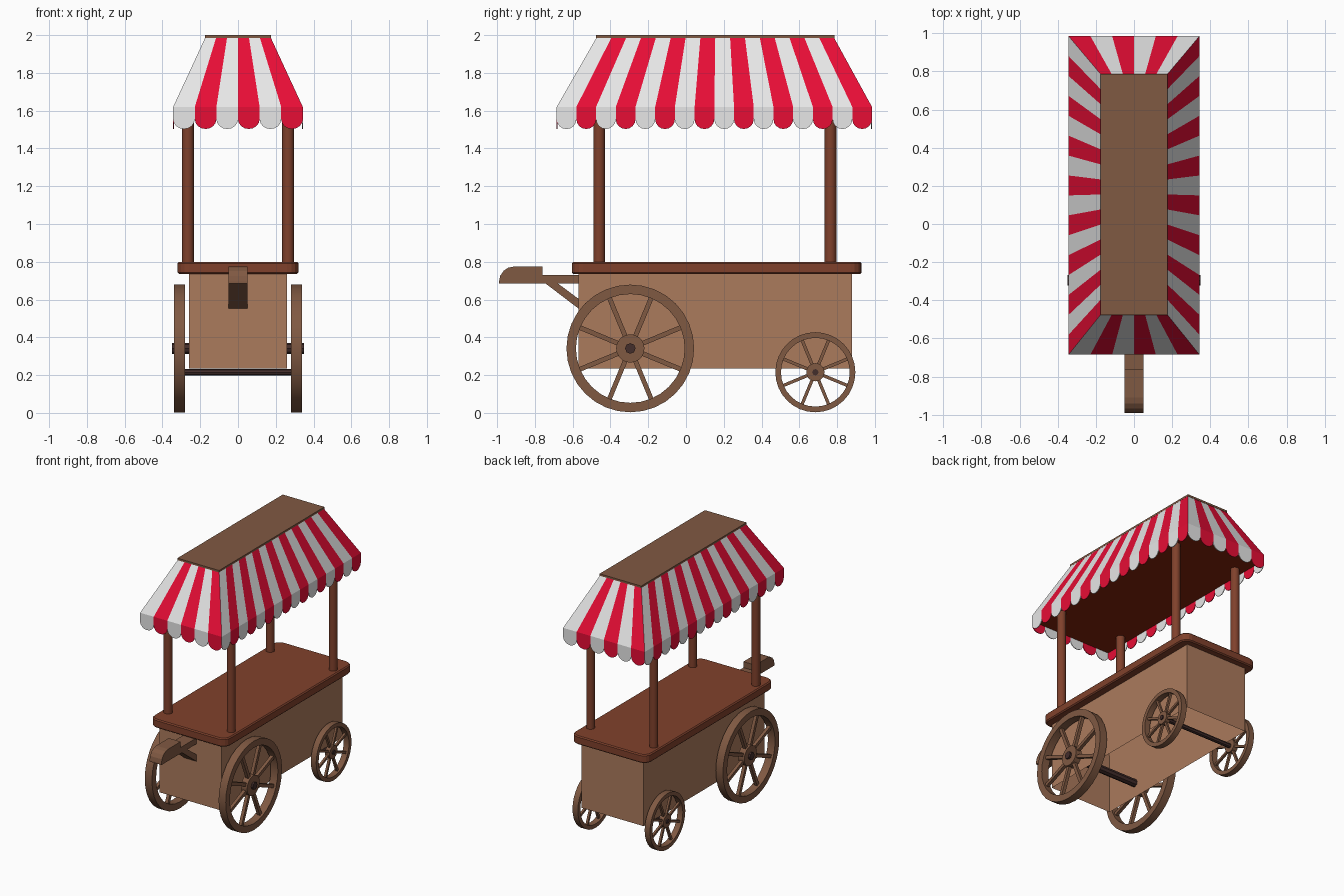
import bpy, bmesh
from math import pi, cos, sin
from mathutils import Matrix, Vector

cube = bpy.data.objects.get("Cube")
if cube:
    bpy.data.objects.remove(cube, do_unlink=True)


def material(name, rgb):
    m = bpy.data.materials.new(name)
    m.use_nodes = True
    m.diffuse_color = (*rgb, 1)
    m.node_tree.nodes["Principled BSDF"].inputs["Base Color"].default_value = (*rgb, 1)
    return m


light_wood = material("light wood", (.41, .196, .108))
mid_wood = material("mid wood", (.216, .1, .055))
red_wood = material("red wood", (.216, .053, .025))
axle_dark = material("dark axle", (.055, .026, .024))
lining_red = material("ceiling red brown", (.23, .016, .003))
cloth_white = material("white cloth", (.8, .8, .8))
cloth_red = material("red cloth", (.8, .004, .036))


def finish(name, bm, mats, smooth=False):
    bmesh.ops.recalc_face_normals(bm, faces=bm.faces)
    mesh = bpy.data.meshes.new(name)
    bm.to_mesh(mesh)
    bm.free()
    for m in mats:
        mesh.materials.append(m)
    ob = bpy.data.objects.new(name, mesh)
    bpy.context.collection.objects.link(ob)
    if smooth:
        bpy.ops.object.select_all(action='DESELECT')
        ob.select_set(True)
        bpy.context.view_layer.objects.active = ob
        bpy.ops.object.shade_smooth_by_angle(angle=pi / 5)
    return ob


def add_box(bm, lo, hi, turn=Matrix()):
    lo, hi = Vector(lo), Vector(hi)
    mat = turn @ Matrix.Translation((lo + hi) / 2) @ Matrix.Diagonal((*(hi - lo), 1))
    return bmesh.ops.create_cube(bm, size=1, matrix=mat)["verts"]


def add_rod(bm, center, radius, length, axis, sides=16):
    turn = Matrix.Rotation(pi / 2, 4, 'Y') if axis == 'X' else Matrix()
    bmesh.ops.create_cone(bm, cap_ends=True, segments=sides, radius1=radius, radius2=radius,
                          depth=length, matrix=Matrix.Translation(center) @ turn)


# Cart body: box hollowed from below
bm = bmesh.new()
add_box(bm, (-.26, -.57, .235), (.26, .88, .74))
bottom = min(bm.faces, key=lambda f: f.calc_center_median().z)
bmesh.ops.inset_region(bm, faces=[bottom], thickness=.04)
bmesh.ops.translate(bm, verts=bottom.verts, vec=(0, 0, .48))
finish("cart_body", bm, [light_wood])

# Counter top with rounded corners
bm = bmesh.new()
add_box(bm, (-.32, -.605, .735), (.32, .93, .8))
upright = [e for e in bm.edges if abs(e.verts[0].co.z - e.verts[1].co.z) > .01]
bmesh.ops.bevel(bm, geom=upright, offset=.06, segments=4, profile=.5, affect='EDGES')
rims = [e for e in bm.edges if any(len(f.verts) > 4 for f in e.link_faces)]
bmesh.ops.bevel(bm, geom=rims, offset=.008, segments=1, affect='EDGES')
finish("counter_top", bm, [red_wood])

# Canopy posts
for side, x in (("right", -.265), ("left", .265)):
    for end, y in (("front", -.46), ("back", .765)):
        bm = bmesh.new()
        add_rod(bm, (x, y, 1.19), .031, .8, 'Z')
        finish(f"{end}_{side}_post", bm, [red_wood], True)


# Spoked wheel, centred on its own axle line
def wheel(name, x, y, radius, rim, thick, hub, spoke):
    bm = bmesh.new()
    n, h = 32, thick / 2
    profile = [(radius, -h), (radius, h), (radius - rim, h), (radius - rim, -h)]
    rings = [[bm.verts.new((px, r * cos(2 * pi * i / n), r * sin(2 * pi * i / n)))
              for r, px in profile] for i in range(n)]
    for i, ring in enumerate(rings):
        after = rings[(i + 1) % n]
        for j in range(4):
            k = (j + 1) % 4
            bm.faces.new((ring[j], ring[k], after[k], after[j]))
    for i in range(8):
        turn = Matrix.Rotation((i + .5) * pi / 4, 4, 'X')
        add_box(bm, (-spoke / 2, -spoke / 2, hub * .8), (spoke / 2, spoke / 2, radius - rim + .005), turn)
    add_rod(bm, (0, 0, 0), hub, thick * .85, 'X', 20)
    bmesh.ops.translate(bm, verts=bm.verts, vec=(x, y, radius + .003))
    finish(name, bm, [mid_wood], True)


for side, s in (("right", -1), ("left", 1)):
    wheel(f"large_{side}_wheel", s * .31, -.295, .338, .05, .06, .075, .025)
    wheel(f"small_{side}_wheel", s * .303, .685, .212, .03, .045, .048, .017)

# Axles
for name, y, z, r, length in (("large_axle", -.295, .341, .028, .7), ("small_axle", .685, .215, .017, .66)):
    bm = bmesh.new()
    add_rod(bm, (0, y, z), r, length, 'X', 8)
    finish(name, bm, [axle_dark])

# Handle: side profiles extruded across the cart
bm = bmesh.new()
grip = [(-.76, .685), (-.76, .775), (-.91, .775)]
grip += [(-.91 - .08 * sin(a), .695 + .08 * cos(a)) for a in (pi / 8, pi / 4, 3 * pi / 8, pi / 2)]
grip += [(-.99, .685)]
bar = [(-.76, .685), (-.56, .685), (-.56, .73), (-.76, .73)]
brace = [(-.745, .686), (-.68, .686), (-.56, .597), (-.56, .545)]
for shape in (grip, bar, brace):
    face = bm.faces.new([bm.verts.new((-.05, y, z)) for y, z in shape])
    new = bmesh.ops.extrude_face_region(bm, geom=[face])["geom"]
    bmesh.ops.translate(bm, vec=(.1, 0, 0), verts=[v for v in new if isinstance(v, bmesh.types.BMVert)])
finish("push_handle", bm, [mid_wood])

# Striped canopy: each stripe is a sloping panel, a valance strip and a scallop
bm = bmesh.new()
low = [Vector(p) for p in ((-.343, -.685), (.343, -.685), (.343, .985), (-.343, .985))]
high = [Vector(p) for p in ((-.172, -.472), (.172, -.472), (.172, .782), (-.172, .782))]
EAVE, EDGE, DROP = 1.62, 1.555, .052
for c in range(4):
    d = (c + 1) % 4
    count = 16 if c % 2 else 6
    for i in range(count):
        a, b = (low[c].lerp(low[d], t / count) for t in (i, i + 1))
        p, q = (high[c].lerp(high[d], t / count) for t in (i, i + 1))
        scallop = [(*a.lerp(b, .5 - .5 * cos(t * pi / 8)), EDGE - DROP * sin(t * pi / 8)) for t in range(9)]
        for outline in ([(*p, 1.99), (*a, EAVE), (*b, EAVE), (*q, 1.99)],
                        [(*a, EAVE), *scallop, (*b, EAVE)]):
            f = bm.faces.new([bm.verts.new(v) for v in outline])
            f.material_index = i % 2
bmesh.ops.remove_doubles(bm, verts=bm.verts, dist=.0005)
canopy = finish("striped_canopy", bm, [cloth_white, cloth_red])
shell = canopy.modifiers.new("cloth thickness", 'SOLIDIFY')
shell.thickness = .005

# Roof board and canopy ceiling
bm = bmesh.new()
add_box(bm, (-.175, -.477, 1.985), (.175, .787, 2))
finish("roof_board", bm, [mid_wood])
bm = bmesh.new()
add_box(bm, (-.336, -.678, 1.575), (.336, .978, 1.59))
finish("canopy_ceiling", bm, [lining_red])
